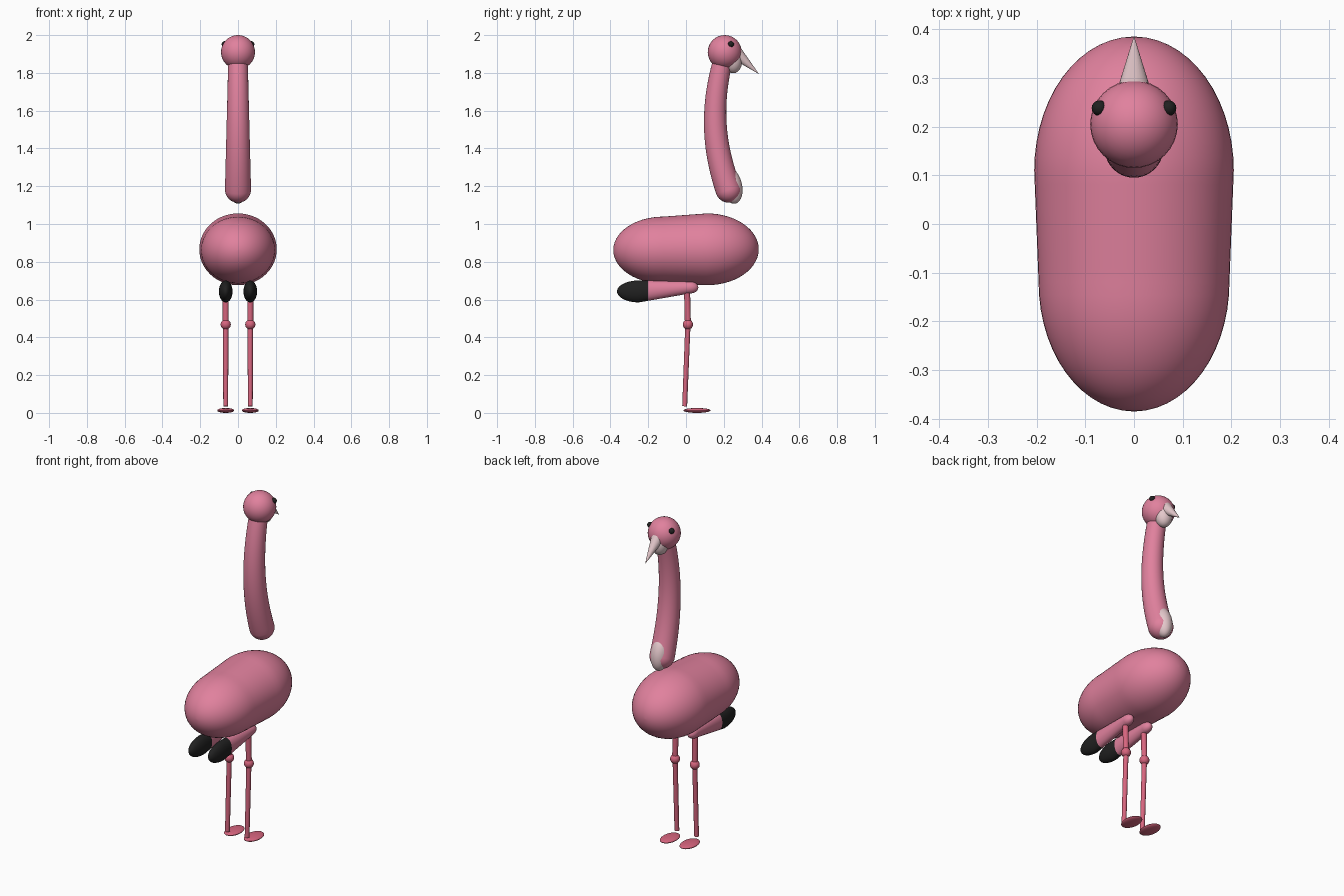
import bpy, bmesh
from math import sin, cos, pi, atan2
from mathutils import Vector
from mathutils.geometry import interpolate_bezier

cube = bpy.data.objects.get("Cube")
if cube:
    bpy.data.objects.remove(cube, do_unlink=True)


def material(name, rgb):
    m = bpy.data.materials.new(name)
    m.use_nodes = True
    m.diffuse_color = (*rgb, 1)
    m.node_tree.nodes["Principled BSDF"].inputs["Base Color"].default_value = (*rgb, 1)
    return m


PINK = material("feather_pink", (0.75, 0.22, 0.34))
ROSE = material("leg_rose", (0.68, 0.13, 0.21))
PALE = material("pale_pink", (0.78, 0.58, 0.6))
BLACK = material("black", (0.015, 0.015, 0.015))


def finish(name, bm, *mats):
    bmesh.ops.recalc_face_normals(bm, faces=bm.faces)
    for f in bm.faces:
        f.smooth = True
    me = bpy.data.meshes.new(name)
    bm.to_mesh(me)
    bm.free()
    for m in mats:
        me.materials.append(m)
    ob = bpy.data.objects.new(name, me)
    bpy.context.collection.objects.link(ob)
    return ob


def loft(name, rings, mats, x=0, sides=40):
    """Skin elliptical rings (y, z, tilt, rx, rz) whose axis lies in the yz plane."""
    bm = bmesh.new()
    loops = []
    for y, z, tilt, rx, rz in rings:
        loop = []
        for i in range(sides):
            a = 2 * pi * i / sides
            h = rz * sin(a)
            loop.append(bm.verts.new((x + rx * cos(a), y - h * sin(tilt), z + h * cos(tilt))))
        loops.append(loop)
    for a, b in zip(loops, loops[1:]):
        for i in range(sides):
            j = (i + 1) % sides
            bm.faces.new((a[i], a[j], b[j], b[i]))
    bm.faces.new(loops[0])
    bm.faces.new(loops[-1])
    return finish(name, bm, *mats)


def capsule(back, front, steps, caps=14):
    """Rings of two half ellipsoids (y, z, length, rx, rz) joined by a straight run."""
    rings = []
    angles = [pi / 2 * (i + 0.1) / caps for i in range(caps)]
    y, z, l, rx, rz = back
    rings += [(y - l * cos(a), z, 0, rx * sin(a), rz * sin(a)) for a in angles]
    for i in range(steps + 1):
        v = Vector(back).lerp(Vector(front), i / steps)
        rings.append((v[0], v[1], 0, v[3], v[4]))
    y, z, l, rx, rz = front
    rings += [(y + l * cos(a), z, 0, rx * sin(a), rz * sin(a)) for a in reversed(angles)]
    return rings


def ellipsoid(name, loc, radii, mat, tilt=0, seg=32):
    bm = bmesh.new()
    bmesh.ops.create_uvsphere(bm, u_segments=seg, v_segments=seg // 2, radius=1)
    ob = finish(name, bm, mat)
    ob.location, ob.scale, ob.rotation_euler.x = loc, radii, tilt
    return ob


def rod(name, start, end, r1, r2, mat, seg=20):
    a, b = Vector(start), Vector(end)
    bm = bmesh.new()
    bmesh.ops.create_cone(bm, cap_ends=True, segments=seg, radius1=r1, radius2=r2,
                          depth=(b - a).length)
    ob = finish(name, bm, mat)
    ob.location = (a + b) / 2
    ob.rotation_euler = (b - a).to_track_quat("Z", "Y").to_euler()
    bpy.ops.object.select_all(action="DESELECT")
    ob.select_set(True)
    bpy.context.view_layer.objects.active = ob
    bpy.ops.object.shade_smooth_by_angle()
    return ob


# Body
loft("body", capsule((-0.12, 0.862, 0.265, 0.196, 0.177),
                     (0.11, 0.866, 0.275, 0.205, 0.19), 8), [PINK], sides=56)

# Neck, a curved tube with a rounded lower end
path = interpolate_bezier(Vector((0, 0.225, 1.182)), Vector((0, 0.14, 1.42)),
                          Vector((0, 0.13, 1.64)), Vector((0, 0.205, 1.9)), 28)
neck_rings = []
foot_dir = (path[1] - path[0]).normalized()
for i in range(10):
    a = pi / 2 * (i + 0.1) / 10
    p = path[0] - foot_dir * 0.069 * cos(a)
    r = 0.069 * sin(a)
    neck_rings.append((p.y, p.z, atan2(foot_dir.z, foot_dir.y), r, r))
for i, p in enumerate(path):
    d = path[min(i + 1, 27)] - path[max(i - 1, 0)]
    r = 0.069 - 0.018 * i / 27
    neck_rings.append((p.y, p.z, atan2(d.z, d.y), r, r))
loft("neck", neck_rings, [PINK])

# Head, beak and pale patches
ellipsoid("head", (0, 0.205, 1.91), (0.09, 0.09, 0.09), PINK)
rod("beak", (0, 0.262, 1.908), (0, 0.385, 1.795), 0.038, 0.0005, PALE, 32)
ellipsoid("throat_patch", (0, 0.247, 1.868), (0.05, 0.05, 0.07), PALE, 0.1)
ellipsoid("neck_patch", (0, 0.238, 1.205), (0.052, 0.058, 0.1), PALE, 0.25)

for side, s in (("left", 1), ("right", -1)):
    x = 0.065 * s
    ellipsoid(side + "_eye", (0.071 * s, 0.238, 1.952), (0.016, 0.016, 0.016), BLACK, 0, 16)

    # Wing with black rear tip
    wing = loft(side + "_wing", capsule((-0.25, 0.643, 0.115, 0.036, 0.058),
                                        (0.02, 0.664, 0.045, 0.03, 0.032), 11),
                [PINK, BLACK], x)
    for f in wing.data.polygons:
        f.material_index = int(f.center.y < -0.2)

    # Leg and foot
    knee = (x, 0.01, 0.468)
    rod(side + "_upper_leg", (x, 0.005, 0.67), knee, 0.016, 0.016, ROSE)
    ellipsoid(side + "_knee", knee, (0.027, 0.027, 0.027), ROSE)
    rod(side + "_lower_leg", knee, (x, -0.007, 0.035), 0.014, 0.013, ROSE)
    ellipsoid(side + "_foot", (x, 0.058, 0.013), (0.045, 0.072, 0.013), ROSE)
